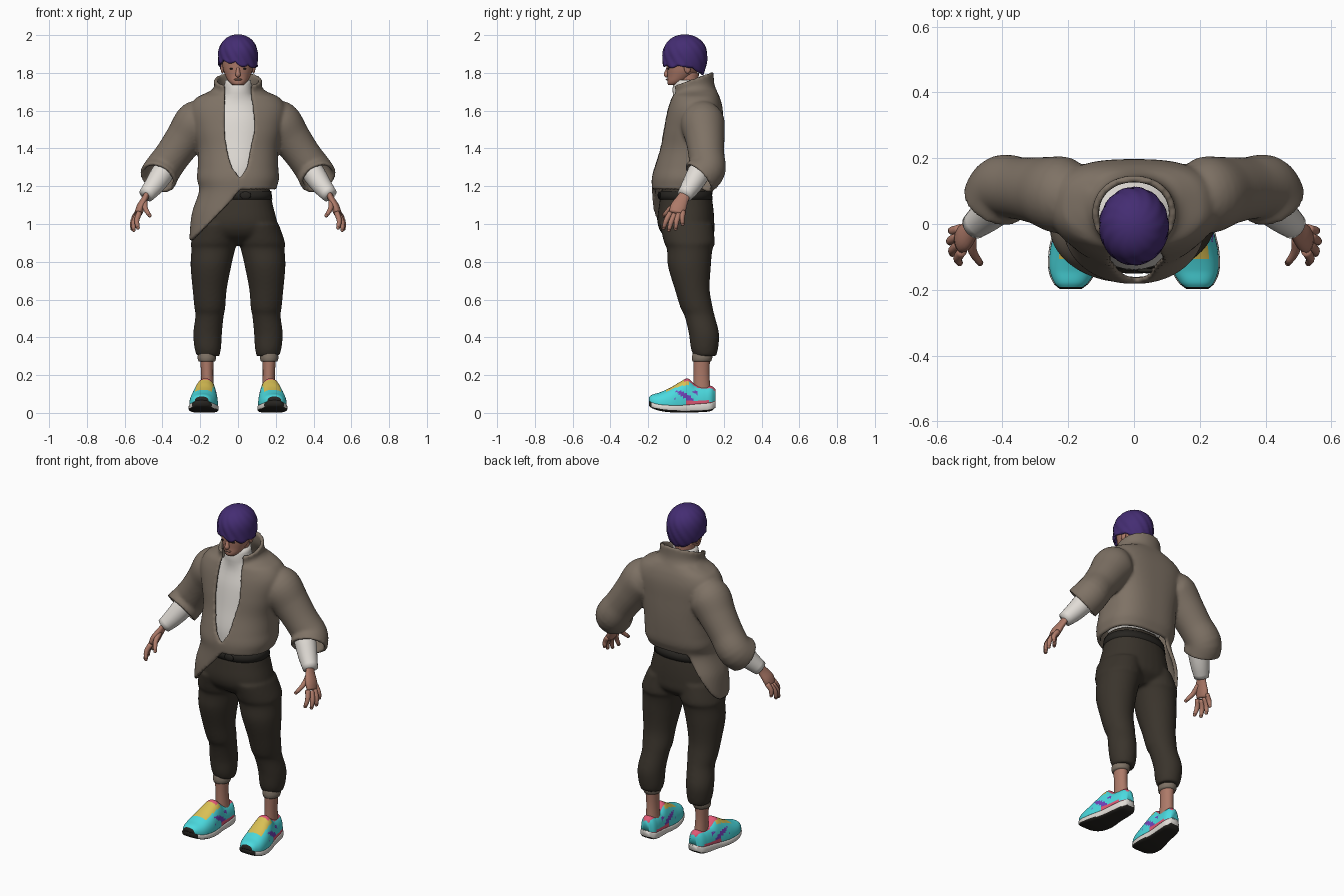
import bpy, bmesh
from math import sin, cos, pi, asin, copysign, sqrt
from mathutils import Vector

if "Cube" in bpy.data.objects:
    bpy.data.objects.remove(bpy.data.objects["Cube"])


def material(name, *rgb):
    m = bpy.data.materials.new(name)
    m.use_nodes = True
    m.diffuse_color = (*rgb, 1)
    bsdf = m.node_tree.nodes["Principled BSDF"]
    bsdf.inputs["Base Color"].default_value = (*rgb, 1)
    bsdf.inputs["Roughness"].default_value = 0.8
    return m


taupe = material("taupe_cloth", .21, .168, .13)
cream = material("cream_knit", .75, .715, .67)
skin_tone = material("skin", .42, .195, .14)
violet = material("hair_violet", .058, .026, .17)
charcoal = material("trouser_charcoal", .042, .034, .025)
aqua = material("aqua", .07, .7, .74)
yellow = material("yellow", .7, .53, .09)
pink = material("pink", .75, .1, .18)
purple = material("purple", .17, .055, .5)
black = material("rubber_black", .02, .018, .015)


def spline(rows, t):
    """Smooth interpolation of a table whose first column is the parameter."""
    last = len(rows) - 1
    i = max(k for k in range(last) if k == 0 or rows[k][0] <= t)
    a, b = rows[i], rows[i + 1]
    before, after = rows[max(i - 1, 0)], rows[min(i + 2, last)]
    h = b[0] - a[0]
    s = min(max((t - a[0]) / h, 0), 1)
    out = []
    for p, q, r, w in zip(before[1:], a[1:], b[1:], after[1:]):
        m = (r - p) / (b[0] - before[0]) * h
        n = (w - q) / (after[0] - a[0]) * h
        d = r - q
        out.append(q + s * (m + s * (3 * d - 2 * m - n + s * (m + n - 2 * d))))
    return out


def samples(rows, steps):
    lo, hi = rows[0][0], rows[-1][0]
    return [lo + (hi - lo) * k / steps for k in range(steps + 1)]


def power(v, e):
    return copysign(abs(v) ** e, v)


def oval(c, u, v, e=1, sides=32):
    angles = [2 * pi * k / sides for k in range(sides)]
    return [Vector(c) + Vector(u) * power(cos(a), e) + Vector(v) * power(sin(a), e) for a in angles]


def bridge(bm, rings, closed=True, caps=True):
    rows = [[bm.verts.new(p) for p in ring] for ring in rings]
    n = len(rows[0])
    for lower, upper in zip(rows, rows[1:]):
        for k in range(n if closed else n - 1):
            j = (k + 1) % n
            bm.faces.new((lower[k], lower[j], upper[j], upper[k]))
    if caps:
        bm.faces.new(rows[0][::-1])
        bm.faces.new(rows[-1])


def loft(bm, rows, steps=24, e=1, side=1):
    """Upright body; rows hold z, centre x, half width, centre y, half depth."""
    rings = []
    for z in samples(rows, steps):
        cx, rx, cy, ry = spline(rows, z)
        rings.append(oval((cx * side, cy, z), (rx, 0, 0), (0, ry, 0), e))
    bridge(bm, rings)


def tube(bm, points, across=(0, 1, 0), flat=1, steps=10, sides=20, caps=True, side=1):
    """Limb along points of x, y, z, radius."""
    rows = [(k, *p) for k, p in enumerate(points)]
    rings = []
    for t in samples(rows, steps):
        x, y, z, r = spline(rows, t)
        ahead, behind = spline(rows, t + .05), spline(rows, t - .05)
        d = (Vector(ahead[:3]) - Vector(behind[:3])).normalized()
        u = Vector(across)
        u = (u - d * u.dot(d)).normalized()
        ring = oval((x, y, z), u * r, d.cross(u) * r * flat, sides=sides)
        rings.append([Vector((p.x * side, p.y, p.z)) for p in ring])
    bridge(bm, rings, caps=caps)


def blob(bm, place, size):
    made = bmesh.ops.create_uvsphere(bm, u_segments=16, v_segments=10, radius=1)["verts"]
    bmesh.ops.scale(bm, vec=size, verts=made)
    bmesh.ops.translate(bm, vec=place, verts=made)


def finish(name, bm, *mats, mirror=False, thick=0, voxel=0, rule=None):
    bmesh.ops.recalc_face_normals(bm, faces=bm.faces)
    bm.normal_update()
    for f in bm.faces:
        f.smooth = True
        if rule:
            f.material_index = rule(f.calc_center_median(), f.normal)
    mesh = bpy.data.meshes.new(name)
    bm.to_mesh(mesh)
    bm.free()
    ob = bpy.data.objects.new(name, mesh)
    bpy.context.collection.objects.link(ob)
    for m in mats:
        mesh.materials.append(m)
    if mirror:
        ob.modifiers.new("Mirror", "MIRROR")
    if thick:
        mod = ob.modifiers.new("Solidify", "SOLIDIFY")
        mod.thickness, mod.offset = thick, 0
    if voxel:
        mod = ob.modifiers.new("Remesh", "REMESH")
        mod.mode, mod.voxel_size, mod.use_smooth_shade = "VOXEL", voxel, True
        mod = ob.modifiers.new("Smooth", "SMOOTH")
        mod.factor, mod.iterations = .5, 5


# Jacket body: z, half width, centre y, half depth, right and left opening edge
COAT = [(.88, .25, -.005, .165, .01, .01), (1.05, .235, -.005, .168, .01, .01),
        (1.18, .195, -.01, .16, .01, .01), (1.24, .207, 0, .172, .01, .01),
        (1.3, .203, .01, .17, -.03, .045), (1.4, .205, .026, .16, -.058, .065),
        (1.5, .228, .035, .152, -.07, .085), (1.6, .245, .045, .14, -.07, .08),
        (1.66, .215, .048, .124, -.068, .072), (1.7, .145, .044, .11, -.068, .07),
        (1.74, .118, .036, .104, -.068, .068), (1.805, .118, .03, .106, -.068, .068)]


def hem(x, front):
    return 1.18 + min(0, x * 1.1) if front else 1.185 + min(0, (x + .1) * 1.9)


bm = bmesh.new()
rings = []
ROWS, COLS, CHEST, BACK = 50, 80, .95, .72
for r in range(ROWS + 1):
    ring = []
    for k in range(COLS + 1):
        base = 2 * pi * k / COLS
        low = hem(.245 * power(sin(base), CHEST), cos(base) > 0)
        z = low + (1.805 - low) * r / ROWS
        rx, cy, ry, right, left = spline(COAT, z)
        start, end = (asin(power(x / rx, 1 / CHEST)) for x in (left, right))
        a = start + (2 * pi + end - start) * k / COLS
        e = CHEST if cos(a) > 0 or z > 1.7 else BACK
        x, y = rx * power(sin(a), e), cy - ry * power(cos(a), e)
        # The collar slopes down toward the throat
        z -= (.14 - y) * .36 * max(0, z - 1.67) / .135
        ring.append(Vector((x, y, z)))
    rings.append(ring)
bridge(bm, rings, closed=False, caps=False)
# Wide open sleeves, with the cuffs turned forward
SLEEVE = [(.17, .085, 1.57, .085), (.22, .088, 1.535, .107), (.28, .1, 1.455, .094),
          (.345, .108, 1.365, .085), (.4, .112, 1.288, .088), (.425, .066, 1.243, .092)]
for side in (1, -1):
    tube(bm, SLEEVE, steps=24, sides=32, caps=False, side=side)
finish("jacket", bm, taupe, thick=.02, voxel=.009)

# Roll-neck sweater and its forearms
bm = bmesh.new()
loft(bm, [(1.21, 0, .13, 0, .14), (1.3, 0, .165, .01, .148), (1.42, 0, .175, .024, .14),
          (1.55, 0, .18, .035, .128), (1.64, 0, .13, .03, .1), (1.68, 0, .084, .014, .083),
          (1.72, 0, .074, .004, .075), (1.762, 0, .068, .006, .066)])
finish("sweater", bm, cream)
bm = bmesh.new()
tube(bm, [(.34, .1, 1.345, .05), (.395, .07, 1.275, .06), (.443, .03, 1.205, .053), (.488, -.008, 1.15, .041)])
finish("sweater_forearms", bm, cream, mirror=True)

# Hands
bm = bmesh.new()
tube(bm, [(.48, 0, 1.165, .028), (.495, -.02, 1.13, .034), (.515, -.04, 1.09, .043),
          (.528, -.05, 1.055, .039)], flat=.52)
for base, tip in (((.522, -.082, 1.06), (.53, -.118, .98)), ((.53, -.06, 1.052), (.552, -.09, .968)),
                  ((.533, -.037, 1.055), (.56, -.055, .975)), ((.528, -.015, 1.065), (.554, -.018, 1)),
                  ((.493, -.04, 1.12), (.468, -.118, 1.045))):
    base, tip = Vector(base), Vector(tip)
    bend = base.lerp(tip, .5) + Vector((.01, -.004, 0))
    tube(bm, [(*base, .015), (*bend, .0135), (*tip, .01)], steps=6, sides=12)
    blob(bm, tip, (.01, .01, .01))
finish("hands", bm, skin_tone, mirror=True)

# Head with nose and ears
bm = bmesh.new()
HEAD = [(1.735, 0, .028, -.065, .03), (1.75, 0, .046, -.052, .047), (1.78, 0, .064, -.03, .068),
        (1.82, 0, .079, -.015, .087), (1.88, 0, .085, -.01, .095), (1.93, 0, .076, -.01, .088),
        (1.97, 0, .04, -.01, .05)]
loft(bm, HEAD)
tube(bm, [(0, .01, 1.7, .055), (0, .01, 1.8, .058)])
tube(bm, [(0, -.092, 1.84, .007), (0, -.1, 1.81, .01), (0, -.104, 1.79, .014), (0, -.095, 1.782, .008)],
     across=(1, 0, 0))
for side in (1, -1):
    blob(bm, (side * .082, .008, 1.825), (.01, .018, .028))
blob(bm, (0, -.097, 1.765), (.021, .008, .006))
finish("head", bm, skin_tone)
bm = bmesh.new()
blob(bm, (.033, -.093, 1.822), (.013, .005, .004))
finish("eyes", bm, black, mirror=True)
bm = bmesh.new()
blob(bm, (0, -.105, 1.766), (.016, .0035, .0015))
finish("mouth", bm, taupe)

# Hair cap with combed locks and a ragged, swept fringe
bm = bmesh.new()
rings = []
for r in range(21):
    ring = []
    for k in range(96):
        a = 2 * pi * k / 96
        c, s = cos(a), sin(a)
        front = max(c, 0)
        rim = 1.84 + .03 * c - .014 * c * c - .028 * s * front - (.008 + .01 * front) * abs(sin(4.5 * a + .6))
        z = rim + (2 - rim) * sin(pi / 2 * r / 20)
        rise = (z - 1.885) / .115
        width = sqrt(max(0, 1 - rise ** 2.4)) if rise > 0 else 1 - (.28 if c < 0 else .03) * rise * rise
        width = max(width, .02) * (1 + .025 * sin(13 * a + 9 * rise) * (1 - r / 20))
        ring.append(Vector((.101 * s * width, -.006 - .114 * c * width, z)))
    rings.append(ring)
bridge(bm, rings, caps=False)
bm.faces.new(bm.verts[-96:])
finish("hair", bm, violet, thick=.008)

# Trousers: seat and legs, with pocket and knee folds as steps in the profile
bm = bmesh.new()
loft(bm, [(.89, 0, .06, .02, .07), (.94, 0, .2, .012, .132), (1, 0, .208, 0, .15),
          (1.1, 0, .185, 0, .143), (1.2, 0, .165, 0, .125)], e=.9)
for side in (1, -1):
    loft(bm, [(.3, .158, .06, .1, .06), (.34, .16, .07, .098, .072), (.42, .161, .076, .095, .08),
              (.52, .15, .075, .07, .08), (.55, .149, .081, .058, .085), (.65, .15, .09, .034, .092),
              (.78, .143, .108, .018, .114), (.875, .13, .117, .02, .122), (.895, .128, .123, .02, .134),
              (1, .108, .108, 0, .14)], steps=40, side=side)
finish("trousers", bm, charcoal, voxel=.01)

# Belt with buckle
bm = bmesh.new()
loft(bm, [(1.13, 0, .182, 0, .142), (1.175, 0, .176, 0, .135)], steps=2, e=.9)
blob(bm, (.04, -.142, 1.152), (.03, .008, .02))
finish("belt", bm, black)

# Turned trouser cuffs and ankles
bm = bmesh.new()
loft(bm, [(.272, .165, .044, .083, .049), (.29, .165, .049, .085, .054), (.315, .165, .046, .087, .052)], steps=6)
finish("trouser_cuffs", bm, taupe, mirror=True)
bm = bmesh.new()
loft(bm, [(.1, .16, .036, .085, .048), (.2, .163, .032, .082, .042), (.3, .165, .037, .083, .045)], steps=8)
finish("ankles", bm, skin_tone, mirror=True)

# Shoes: y, half width, ground clearance, sole top, upper top
SHOE = [(-.197, .03, .042, .064, .082), (-.18, .05, .028, .056, .096), (-.14, .069, .014, .048, .108),
        (-.08, .074, .006, .044, .135), (-.03, .068, .004, .044, .165), (.01, .06, .005, .046, .182),
        (.05, .056, .006, .05, .15), (.1, .052, .008, .054, .142), (.135, .044, .014, .058, .142),
        (.157, .022, .032, .064, .125)]


def middle(y):
    return .173 - .1 * y


sole, upper = bmesh.new(), bmesh.new()
sole_rings, upper_rings = [], []
for y in samples(SHOE, 70):
    w, low, mid, top = spline(SHOE, y)
    x = middle(y)
    sole_rings.append(oval((x, y, (low + mid) / 2), (w + .004, 0, 0), (0, 0, (mid - low) / 2 + .003), .5))
    ring = oval((x, y, mid), (w, 0, 0), (0, 0, top - mid), .85, 64)
    for p in ring:
        p.z = max(p.z, mid - .004)
    upper_rings.append(ring)
bridge(sole, sole_rings)
bridge(upper, upper_rings)


def upper_colour(c, n):
    off, top = abs(c.x - middle(c.y)), spline(SHOE, c.y)[3]
    if c.y < -.191:
        return 4
    if c.z > top - .012 and c.y > -.012 or c.z < .062 and c.y > 0:
        return 2
    if -.105 < c.y < .015 and off < .046 and c.z > .085:
        return 1
    return 3 if .07 < c.z < .115 and -.06 < c.y < .06 and sin(70 * c.y + 90 * c.z) > .1 else 0


finish("shoe_soles", sole, cream, black, mirror=True, rule=lambda c, n: int(n.z < -.45 or c.y < -.18))
finish("shoe_uppers", upper, aqua, yellow, pink, purple, black, mirror=True, rule=upper_colour)
